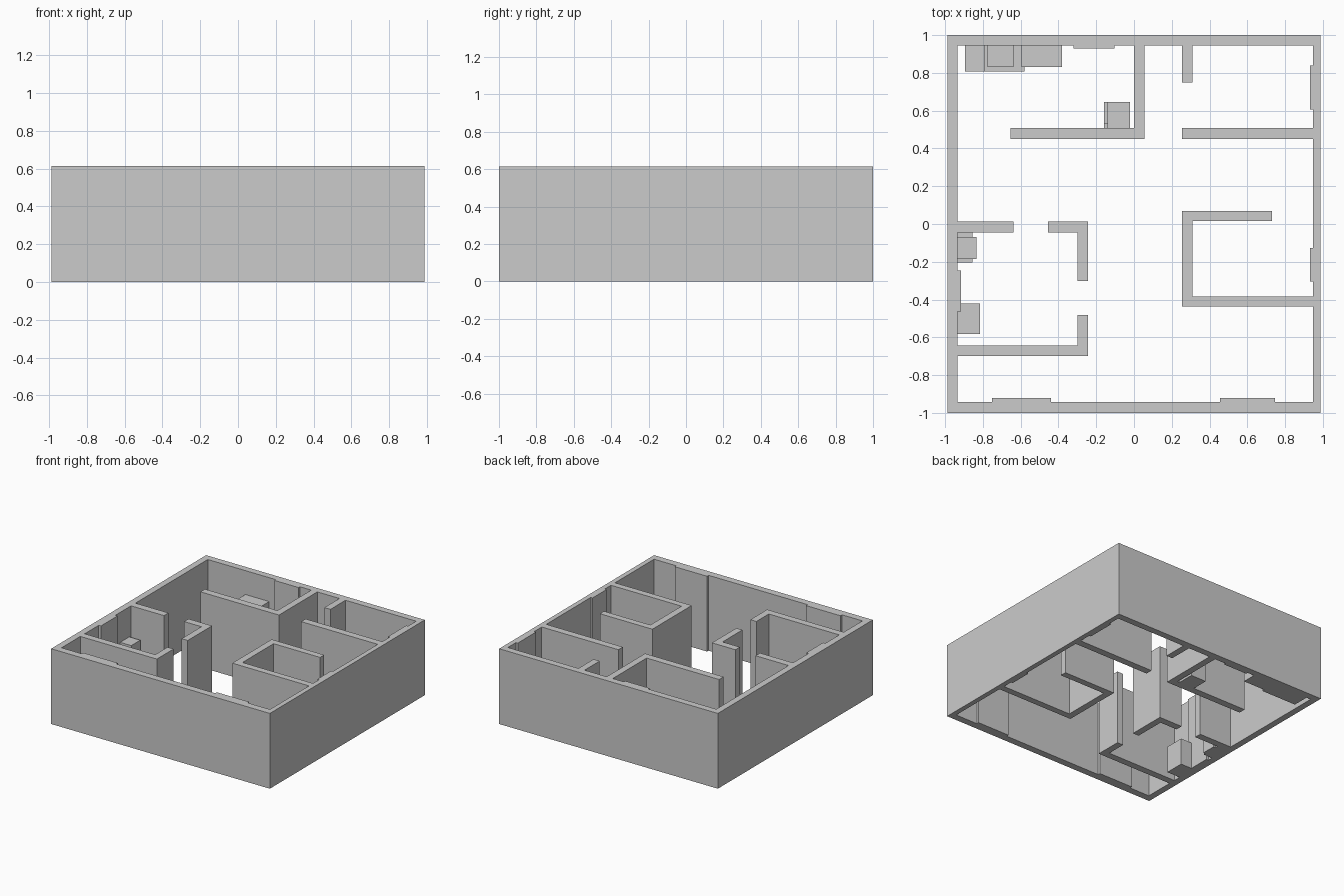
import bpy, bmesh

if "Cube" in bpy.data.objects:
    bpy.data.objects.remove(bpy.data.objects["Cube"])

H = 0.615  # wall height


def prism(name, pts, height=H, base=0.0):
    """Extrude a flat outline straight up."""
    bm = bmesh.new()
    face = bm.faces.new([bm.verts.new((x, y, base)) for x, y in pts])
    ext = bmesh.ops.extrude_face_region(bm, geom=[face], use_keep_orig=True)
    for v in ext["geom"]:
        if isinstance(v, bmesh.types.BMVert):
            v.co.z = height
    bmesh.ops.recalc_face_normals(bm, faces=bm.faces)
    me = bpy.data.meshes.new(name)
    bm.to_mesh(me)
    bm.free()
    ob = bpy.data.objects.new(name, me)
    bpy.context.collection.objects.link(ob)
    return ob


def block(name, x0, x1, y0, y1, height=H, base=0.0):
    return prism(name, [(x0, y0), (x1, y0), (x1, y1), (x0, y1)], height, base)


# outer shell, mitred at the corners
L, R, F, B = -0.988, 0.988, -1.0, 1.0
l, r, f, b = -0.935, 0.948, -0.942, 0.945
prism("front_wall", [(L, F), (R, F), (r, f), (l, f)])
prism("right_wall", [(R, F), (R, B), (r, b), (r, f)])
prism("back_wall", [(R, B), (L, B), (l, b), (r, b)])
prism("left_wall", [(L, B), (L, F), (l, f), (l, b)])

# inner partitions
prism("back_left_room_wall", [(-0.655, 0.45), (0.055, 0.45), (0.055, b),
                              (0.0, b), (0.0, 0.508), (-0.655, 0.508)])
block("closet_stub_wall", 0.255, 0.31, 0.75, b)
block("back_right_room_wall", 0.255, r, 0.45, 0.508)
block("left_room_back_wall", l, -0.637, -0.046, 0.012)
prism("left_room_corner_wall", [(-0.455, -0.046), (-0.298, -0.046), (-0.298, -0.302),
                                (-0.243, -0.302), (-0.243, 0.012), (-0.455, 0.012)])
prism("left_room_front_wall", [(l, -0.70), (-0.243, -0.70), (-0.243, -0.483),
                               (-0.298, -0.483), (-0.298, -0.643), (l, -0.643)])
prism("right_room_wall", [(0.255, -0.438), (r, -0.438), (r, -0.385), (0.31, -0.385),
                          (0.31, 0.017), (0.73, 0.017), (0.73, 0.07), (0.255, 0.07)])

# window panels standing slightly proud of the outer walls
block("front_left_window", -0.752, -0.44, f, -0.922)
block("front_right_window", 0.455, 0.747, f, -0.922)
block("right_back_window", 0.932, r, 0.607, 0.84)
block("right_front_window", 0.932, r, -0.304, -0.126)
block("back_window", -0.32, -0.102, 0.928, b)
block("left_window", l, -0.915, -0.462, -0.247)

# kitchen counter with appliance and tall cabinet on the back wall
block("counter_end", -0.895, -0.795, 0.808, b, 0.19)
block("counter", -0.795, -0.58, 0.808, b, 0.2)
block("counter_appliance", -0.775, -0.637, 0.83, b, 0.27, 0.2)
block("tall_cabinet_side", -0.58, -0.38, 0.83, b, 0.42)
block("tall_cabinet_top", -0.595, -0.58, 0.83, b, 0.42, 0.2)

# stove beside the partition
block("stove_body", -0.14, -0.02, 0.508, 0.645, 0.2)
block("stove_door", -0.16, -0.14, 0.53, 0.645, 0.19)
block("stove_panel", -0.16, -0.14, 0.508, 0.53, 0.17)

# stacked washer in the left room
block("washer_base", l, -0.855, -0.205, -0.046, 0.2)
block("washer_top", l, -0.855, -0.185, -0.068, 0.37, 0.2)
block("washer_door", -0.855, -0.835, -0.185, -0.068, 0.37)
block("low_cabinet", l, -0.815, -0.582, -0.422, 0.22)
